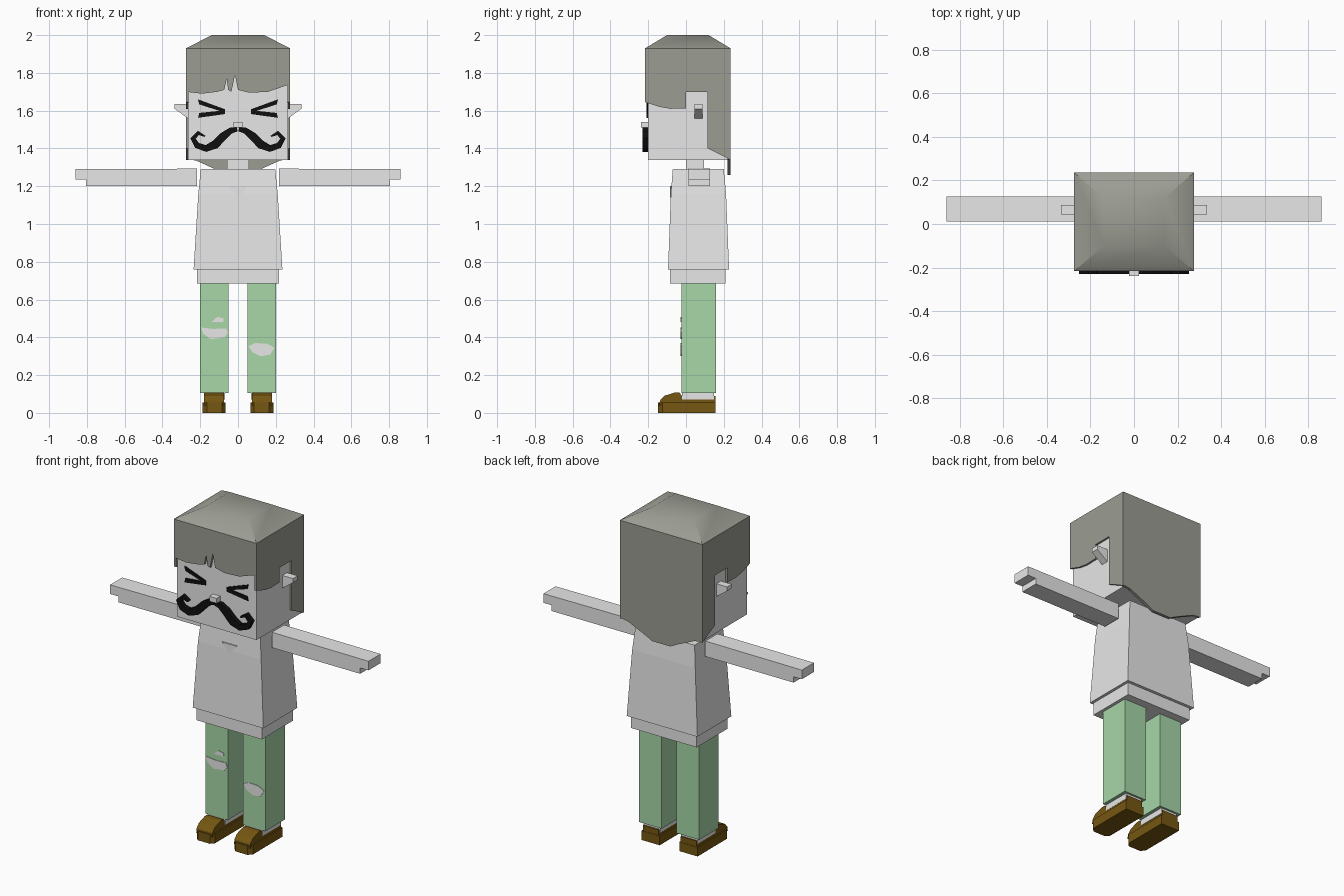
import bpy, bmesh
from mathutils import Vector

cube = bpy.data.objects.get("Cube")
if cube:
    bpy.data.objects.remove(cube, do_unlink=True)


def material(name, r, g, b):
    m = bpy.data.materials.new(name)
    m.use_nodes = True
    m.diffuse_color = (r, g, b, 1)
    bsdf = m.node_tree.nodes["Principled BSDF"]
    bsdf.inputs["Base Color"].default_value = (r, g, b, 1)
    bsdf.inputs["Roughness"].default_value = 0.9
    return m


PALE = material("pale_grey", 0.8, 0.8, 0.8)
HAIR = material("hair_grey", 0.33, 0.335, 0.29)
GREEN = material("trouser_green", 0.385, 0.68, 0.39)
BROWN = material("shoe_brown", 0.18, 0.095, 0.006)
BLACK = material("black", 0.005, 0.005, 0.005)


def loft(name, rings, mat):
    """Skin a list of equal-length point rings and cap both ends."""
    bm = bmesh.new()
    loops = [[bm.verts.new(p) for p in ring] for ring in rings]
    n = len(loops[0])
    for a, b in zip(loops, loops[1:]):
        for i in range(n):
            j = (i + 1) % n
            bm.faces.new((a[i], a[j], b[j], b[i]))
    bm.faces.new(loops[0])
    bm.faces.new(loops[-1])
    bmesh.ops.recalc_face_normals(bm, faces=bm.faces)
    mesh = bpy.data.meshes.new(name)
    bm.to_mesh(mesh)
    bm.free()
    mesh.materials.append(mat)
    ob = bpy.data.objects.new(name, mesh)
    bpy.context.collection.objects.link(ob)
    return ob


def prism(name, outline, axis, lo, hi, mat):
    """Extrude a flat outline along x, y or z."""
    def place(p, d):
        q = list(p)
        q.insert("xyz".index(axis), d)
        return q
    return loft(name, [[place(p, d) for p in outline] for d in (lo, hi)], mat)


def rect(hw, y0, y1, z):
    return [(-hw, y0, z), (hw, y0, z), (hw, y1, z), (-hw, y1, z)]


def box(name, x, y, z, mat):
    outline = [(x[0], y[0]), (x[1], y[0]), (x[1], y[1]), (x[0], y[1])]
    return prism(name, outline, "z", z[0], z[1], mat)


def flip(outline, s):
    return [(s * a, b) for a, b in outline]


def ribbon(name, path, s, y0, y1, mat):
    """Strip of varying width following (x, z, width) points."""
    pts = [Vector((x, z)) for x, z, w in path]
    upper, lower = [], []
    for i, p in enumerate(pts):
        t = (pts[min(i + 1, len(pts) - 1)] - pts[max(i - 1, 0)]).normalized()
        side = Vector((-t.y, t.x)) * path[i][2] / 2
        upper.append(p + side)
        lower.append(p - side)
    rings = [[(s * a.x, y0, a.y), (s * a.x, y1, a.y), (s * b.x, y1, b.y), (s * b.x, y0, b.y)]
             for a, b in zip(upper, lower)]
    return loft(name, rings, mat)


# Head, neck and nose
box("head", (-0.264, 0.264), (-0.202, 0.22), (1.34, 1.92), PALE)
box("neck", (-0.058, 0.058), (0, 0.095), (1.27, 1.36), PALE)
box("nose", (-0.024, 0.024), (-0.238, -0.2), (1.51, 1.54), PALE)

# Hair: domed cap, fringe with two notches, and back panel
cap = loft("hair_cap", [rect(0.275, -0.217, 0.236, 1.91),
                        rect(0.275, -0.217, 0.236, 1.93),
                        rect(0.14, -0.1, 0.12, 2)], HAIR)
prism("hair_fringe", [(-0.275, 1.92), (-0.275, 1.7), (-0.19, 1.69), (-0.11, 1.7),
                      (-0.073, 1.71), (-0.06, 1.77), (-0.052, 1.71), (-0.035, 1.7),
                      (-0.016, 1.79), (0, 1.71), (0.06, 1.695), (0.16, 1.7),
                      (0.275, 1.74), (0.275, 1.92)], "y", -0.217, -0.2, HAIR)
prism("hair_back", [(-0.275, 1.92), (-0.275, 1.345), (-0.22, 1.335), (-0.12, 1.29),
                    (-0.06, 1.26), (0.06, 1.26), (0.12, 1.29), (0.22, 1.335),
                    (0.275, 1.345), (0.275, 1.92)], "y", 0.219, 0.236, HAIR)

# Shirt, underlayer and neckline
loft("shirt", [rect(0.235, -0.095, 0.228, 0.76), rect(0.21, -0.08, 0.212, 1.16),
               rect(0.197, -0.07, 0.2, 1.29)], PALE)
box("shirt_hem", (-0.218, 0.218), (-0.085, 0.21), (0.685, 0.8), PALE)
prism("neckline", [(-0.05, 1.2), (0, 1.14), (0.05, 1.2)], "y", -0.084, -0.076, PALE)

# Paired parts
side_hair = [(-0.217, 1.92), (-0.217, 1.645), (-0.14, 1.62), (-0.08, 1.61), (0, 1.612),
             (0, 1.7), (0.115, 1.7), (0.115, 1.4), (0.236, 1.34), (0.236, 1.92)]
arm = [(0.217, 1.2), (0.805, 1.2), (0.805, 1.235), (0.86, 1.235), (0.86, 1.29), (0.217, 1.293)]
whisker = [(0.004, 1.5, 0.02), (0.037, 1.495, 0.032), (0.074, 1.468, 0.042),
           (0.122, 1.42, 0.046), (0.17, 1.4, 0.036), (0.217, 1.416, 0.032),
           (0.238, 1.453, 0.028), (0.21, 1.482, 0.022), (0.175, 1.464, 0.008)]
upper_eye = [(0.07, 1.59), (0.205, 1.633), (0.212, 1.66), (0.07, 1.608)]
lower_eye = [(0.07, 1.582), (0.212, 1.562), (0.205, 1.588), (0.07, 1.602)]
ear = [(0.26, 1.635), (0.335, 1.635), (0.335, 1.61), (0.26, 1.555)]
sole = [(0.065, -0.125), (0.085, -0.147), (0.165, -0.147), (0.187, -0.125),
        (0.187, 0.157), (0.065, 0.157)]
upper_shoe = [(-0.142, 0.04), (-0.138, 0.065), (-0.115, 0.09), (-0.06, 0.108),
              (-0.035, 0.108), (-0.022, 0.09), (0.155, 0.09), (0.155, 0.04)]

for s, label in ((1, "left"), (-1, "right")):
    prism(label + "_side_hair", side_hair, "x", s * 0.262, s * 0.275, HAIR)
    prism(label + "_arm", flip(arm, s), "y", 0.012, 0.127, PALE)
    ribbon(label + "_moustache", whisker, s, -0.23, -0.2, BLACK)
    prism(label + "_eye_upper", flip(upper_eye, s), "y", -0.208, -0.2, BLACK)
    prism(label + "_eye_lower", flip(lower_eye, s), "y", -0.208, -0.2, BLACK)
    prism(label + "_ear", flip(ear, s), "y", 0.044, 0.088, PALE)
    box(label + "_leg", (s * 0.05, s * 0.2), (-0.025, 0.16), (0.105, 0.7), GREEN)
    box(label + "_ankle", (s * 0.07, s * 0.18), (-0.022, 0.148), (0.07, 0.12), PALE)
    prism(label + "_sole", flip(sole, s), "z", 0, 0.055, BROWN)
    prism(label + "_shoe", upper_shoe, "x", s * 0.073, s * 0.179, BROWN)

# Torn knee patches
tears = {
    "right_knee_tear": [(-0.195, 0.452), (-0.13, 0.445), (-0.062, 0.447), (-0.053, 0.425),
                        (-0.07, 0.4), (-0.145, 0.39), (-0.185, 0.42)],
    "right_thigh_tear": [(-0.142, 0.48), (-0.11, 0.508), (-0.075, 0.5), (-0.078, 0.482)],
    "left_knee_tear": [(0.055, 0.352), (0.09, 0.37), (0.155, 0.366), (0.193, 0.345),
                       (0.17, 0.308), (0.12, 0.3), (0.075, 0.322)],
}
for name, outline in tears.items():
    prism(name, outline, "y", -0.028, -0.022, PALE)

# Soft shading over the domed hair cap
bpy.ops.object.select_all(action="DESELECT")
cap.select_set(True)
bpy.context.view_layer.objects.active = cap
bpy.ops.object.shade_smooth_by_angle(angle=0.7)
